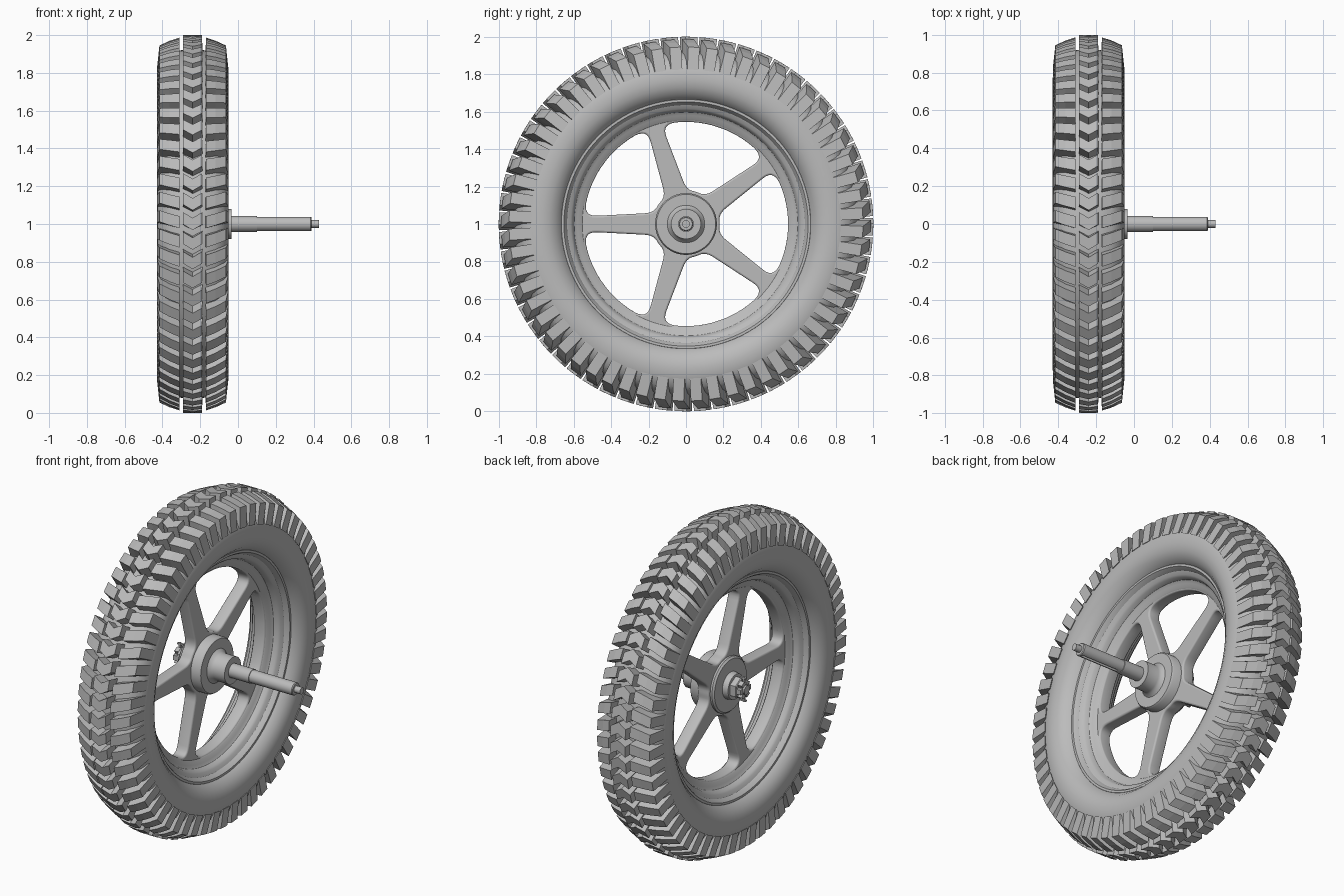
import bpy, bmesh, math
from mathutils import Vector

if "Cube" in bpy.data.objects:
    bpy.data.objects.remove(bpy.data.objects["Cube"], do_unlink=True)

grey = bpy.data.materials.new("plain_grey")
grey.use_nodes = True
grey.diffuse_color = (0.5, 0.5, 0.5, 1)
grey.node_tree.nodes["Principled BSDF"].inputs["Base Color"].default_value = (0.5, 0.5, 0.5, 1)

MID = -0.24                      # middle plane of the wheel
CENTRE = Vector((0, 0, 1))       # axle line


def select(obj):
    bpy.ops.object.select_all(action="DESELECT")
    obj.select_set(True)
    bpy.context.view_layer.objects.active = obj


def finish(name, bm, angle=35):
    bmesh.ops.recalc_face_normals(bm, faces=bm.faces)
    mesh = bpy.data.meshes.new(name)
    bm.to_mesh(mesh)
    bm.free()
    mesh.materials.append(grey)
    obj = bpy.data.objects.new(name, mesh)
    bpy.context.collection.objects.link(obj)
    if angle:
        select(obj)
        bpy.ops.object.shade_smooth_by_angle(angle=math.radians(angle))
    return obj


def lathe(name, profile, steps, closed=False):
    """Spin (x, radius) points around the axle line."""
    bm = bmesh.new()
    vs = [bm.verts.new((x, 0, 1 + r)) for x, r in profile]
    pairs = list(zip(vs, vs[1:])) + ([(vs[-1], vs[0])] if closed else [])
    es = [bm.edges.new(p) for p in pairs]
    bmesh.ops.spin(bm, geom=vs + es, cent=CENTRE, axis=(1, 0, 0),
                   angle=math.tau, steps=steps, use_merge=True)
    bmesh.ops.remove_doubles(bm, verts=bm.verts, dist=0.0001)
    return finish(name, bm)


def both_sides(half):
    """Mirror (offset, radius) points across the wheel's middle plane."""
    return [(MID + x, r) for x, r in half] + [(MID - x, r) for x, r in reversed(half) if x > 0]


def polar(x, r, a):
    return (x, r * math.cos(a), 1 + r * math.sin(a))


# Tyre carcass and rim
lathe("tyre", both_sides([(0.11, 0.655), (0.135, 0.668), (0.165, 0.695), (0.183, 0.73),
                          (0.19, 0.77), (0.185, 0.82), (0.165, 0.87), (0.12, 0.905),
                          (0.06, 0.92), (0, 0.925)]), 96, True)
lathe("rim", both_sides([(0.125, 0.672), (0.132, 0.665), (0.132, 0.652), (0.12, 0.643),
                         (0.105, 0.635), (0.095, 0.615), (0.085, 0.605), (0.062, 0.597),
                         (0.05, 0.58), (0.044, 0.56), (0.03, 0.546), (0, 0.545)]), 96, True)


# Tread blocks: each is a loft through (bottom x, bottom r, top x, top r, lead) sections
def block(bm, sections, angle):
    rings = []
    for xb, rb, xt, rt, lead in sections:
        a = angle - lead
        rings.append([bm.verts.new(polar(MID + x, r, a + w)) for x, r, w in
                      ((xb, rb, -0.036), (xt, rt, -0.032), (xt, rt, 0.032), (xb, rb, 0.036))])
    for p, q in zip(rings, rings[1:]):
        for i in range(4):
            j = (i + 1) % 4
            bm.faces.new((p[i], p[j], q[j], q[i]))
    bm.faces.new(rings[0])
    bm.faces.new(rings[-1][::-1])


def tread(name, sections, count=60):
    bm = bmesh.new()
    for k in range(count):
        block(bm, sections, math.tau * k / count)
    finish(name, bm, 0)


tread("centre_tread", [(s * 0.052, 0.89, s * 0.05, 1.0, abs(s) * 0.03) for s in (-1, 0, 1)])
for side, name in ((1, "left_tread"), (-1, "right_tread")):
    tread(name, [(side * xb, rb, side * xt, rt, lead) for xb, rb, xt, rt, lead in
                 ((0.068, 0.88, 0.07, 0.987, 0.01), (0.12, 0.86, 0.122, 0.97, 0.025),
                  (0.189, 0.825, 0.176, 0.945, 0.045))])


# Five-spoke centre: a filled outline with rounded windows
def corner(a, p, b, n=7):
    return [a * (1 - t) ** 2 + p * 2 * t * (1 - t) + b * t * t
            for t in (i / n for i in range(n + 1))]


def flat(r, a):
    return Vector((r * math.cos(a), r * math.sin(a)))


def window():
    r_in, r_out = 0.17, 0.555
    a_in = math.radians(36) - math.asin(0.05 / r_in)
    a_out = math.radians(36) - math.asin(0.03 / r_out)
    A, B = flat(r_in, a_in), flat(r_out, a_out)
    along = (B - A).normalized()
    half = corner(flat(r_in, 0.06), A, A + along * 0.06)
    half += corner(B - along * 0.08, B, flat(r_out, a_out - 0.15))
    half += [flat(r_out, (a_out - 0.15) * (1 - i / 8)) for i in range(1, 8)]
    return half + [Vector((v.x, -v.y)) for v in reversed(half)]


curve = bpy.data.curves.new("spokes", "CURVE")
curve.dimensions = "2D"
curve.fill_mode = "BOTH"
curve.extrude = 0.028
curve.bevel_depth = 0.01
curve.bevel_resolution = 2


def outline(points):
    s = curve.splines.new("POLY")
    s.points.add(len(points) - 1)
    for sp, v in zip(s.points, points):
        sp.co = (v.x, v.y, 0, 1)
    s.use_cyclic_u = True


outline([flat(0.585, math.tau * i / 96) for i in range(96)])
for k in range(5):
    turn, base = math.tau * k / 5, window()
    outline([flat(v.length, math.atan2(v.y, v.x) + turn) for v in base])
spokes = bpy.data.objects.new("spokes", curve)
bpy.context.collection.objects.link(spokes)
spokes.location = (MID, 0, 1)
spokes.rotation_euler = (math.pi / 2, 0, math.pi / 2)
select(spokes)
bpy.ops.object.convert(target="MESH")
spokes = bpy.context.view_layer.objects.active
spokes.data.materials.clear()
spokes.data.materials.append(grey)
bpy.ops.object.shade_smooth_by_angle(angle=math.radians(35))

# Hub with its long collar, and the axle
lathe("hub", [(-0.335, 0), (-0.335, 0.075), (-0.30, 0.08), (-0.30, 0.155), (-0.29, 0.165),
              (-0.15, 0.165), (-0.14, 0.158), (-0.14, 0.10), (-0.125, 0.085), (-0.11, 0.08),
              (-0.035, 0.08), (-0.035, 0)], 48)
axle = lathe("axle", [(-0.41, 0), (-0.41, 0.026), (-0.1, 0.026), (-0.1, 0.042), (0.1, 0.042),
                      (0.1, 0.038), (0.385, 0.038), (0.39, 0.034), (0.39, 0.02),
                      (0.43, 0.02), (0.43, 0)], 32)


def box(bm, centre, size, turn=0.0):
    """Box at (x, radius) with given size, turned around the axle line."""
    verts = bmesh.ops.create_cube(bm, size=1)["verts"]
    bmesh.ops.scale(bm, vec=size, verts=verts)
    bmesh.ops.translate(bm, vec=(centre[0], centre[1], 0), verts=verts)
    for v in verts:
        y, z = v.co.y, v.co.z
        v.co.y = y * math.cos(turn) - z * math.sin(turn)
        v.co.z = 1 + y * math.sin(turn) + z * math.cos(turn)


# Keyway along the underside of the axle
bm = bmesh.new()
box(bm, (0.25, 0.036), (0.25, 0.024, 0.016), -math.pi / 2)
cutter = finish("keyway_cutter", bm, 0)
cutter.hide_render = True
cut = axle.modifiers.new("keyway", "BOOLEAN")
cut.operation = "DIFFERENCE"
cut.object = cutter
select(axle)
bpy.ops.object.modifier_apply(modifier=cut.name)
bpy.data.objects.remove(cutter, do_unlink=True)

# Slotted hexagon nut with a split pin
nut = lathe("axle_nut", [(-0.375, 0.02), (-0.375, 0.058), (-0.37, 0.064), (-0.33, 0.064),
                         (-0.33, 0.02)], 6, True)
nut.data.polygons.foreach_set("use_smooth", [False] * len(nut.data.polygons))
bm = bmesh.new()
for k in range(6):
    box(bm, (-0.387, 0.04), (0.03, 0.022, 0.03), math.tau * k / 6)
finish("nut_crown", bm, 0)
bm = bmesh.new()
box(bm, (-0.39, 0), (0.01, 0.15, 0.012), math.pi / 2)
for side in (1, -1):
    box(bm, (-0.385, 0.068 * side), (0.04, 0.008, 0.014), math.pi / 2)
finish("split_pin", bm, 0)
